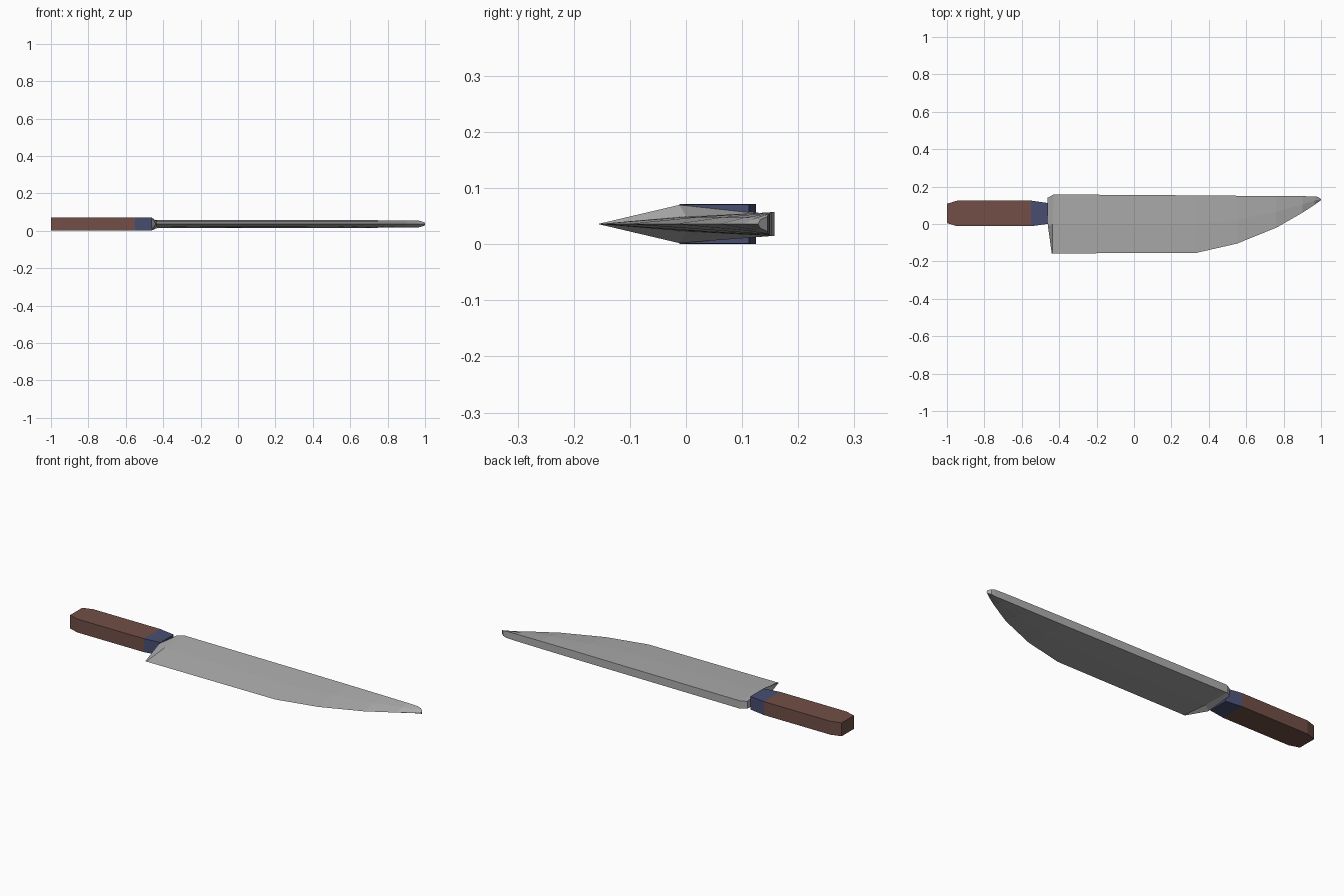
import bpy

if "Cube" in bpy.data.objects:
    bpy.data.objects.remove(bpy.data.objects["Cube"])

CZ = 0.036  # mid-plane height of the knife


def material(name, rgb):
    m = bpy.data.materials.new(name)
    m.diffuse_color = (*rgb, 1)
    m.use_nodes = True
    m.node_tree.nodes["Principled BSDF"].inputs["Base Color"].default_value = m.diffuse_color
    return m


def loft(name, sections, mat):
    """Skin a closed solid through equal-length rings of (x, y, z) points."""
    n = len(sections[0])
    verts = [p for ring in sections for p in ring]
    faces = [tuple(range(n))[::-1],
             tuple(range((len(sections) - 1) * n, len(sections) * n))]
    for s in range(len(sections) - 1):
        for i in range(n):
            j = (i + 1) % n
            faces.append((s * n + i, s * n + j, (s + 1) * n + j, (s + 1) * n + i))
    me = bpy.data.meshes.new(name)
    me.from_pydata(verts, [], faces)
    me.materials.append(mat)
    ob = bpy.data.objects.new(name, me)
    bpy.context.collection.objects.link(ob)
    return ob


def box_ring(x, y0, y1, h):
    return [(x, y0, CZ - h), (x, y1, CZ - h), (x, y1, CZ + h), (x, y0, CZ + h)]


def blade_ring(edge, mid, spine):
    """Wedge section: sharp edge, shoulder pair, square spine pair."""
    (ex, ey), (mx, my, mh), (sx, sy, sh) = edge, mid, spine
    return [(ex, ey, CZ), (mx, my, CZ - mh), (sx, sy, CZ - sh),
            (sx, sy, CZ + sh), (mx, my, CZ + mh)]


steel = material("steel grey", (0.42, 0.42, 0.42))
wood = material("dark brown", (0.165, 0.078, 0.062))
blue = material("slate blue", (0.065, 0.076, 0.165))

# Handle with clipped butt corners
loft("handle", [box_ring(-1.0, 0.005, 0.108, 0.036),
                box_ring(-0.945, -0.012, 0.125, 0.036),
                box_ring(-0.55, -0.012, 0.125, 0.036)], wood)

# Bolster narrowing towards the blade
loft("bolster", [box_ring(-0.55, -0.012, 0.125, 0.036),
                 box_ring(-0.46, 0.001, 0.112, 0.035)], blue)

# Blade: thick heel, long wedge, curved belly up to a blunt tip
rings = [blade_ring((-0.44, -0.157), (-0.46, -0.012, 0.034), (-0.462, 0.14, 0.019)),
         blade_ring((-0.435, -0.157), (-0.435, 0.0, 0.014), (-0.43, 0.158, 0.021))]
for x, ey, sy, h in [(0.33, -0.155, 0.153, 0.021), (0.55, -0.105, 0.151, 0.021),
                     (0.76, -0.02, 0.15, 0.020), (0.90, 0.06, 0.149, 0.019),
                     (0.965, 0.102, 0.147, 0.018)]:
    my = (ey + sy) / 2
    rings.append(blade_ring((x, ey), (x, my, h * 0.6), (x, sy, h)))
rings.append(blade_ring((1.0, 0.128), (0.999, 0.133, 0.008), (0.985, 0.145, 0.013)))
loft("blade", rings, steel)
